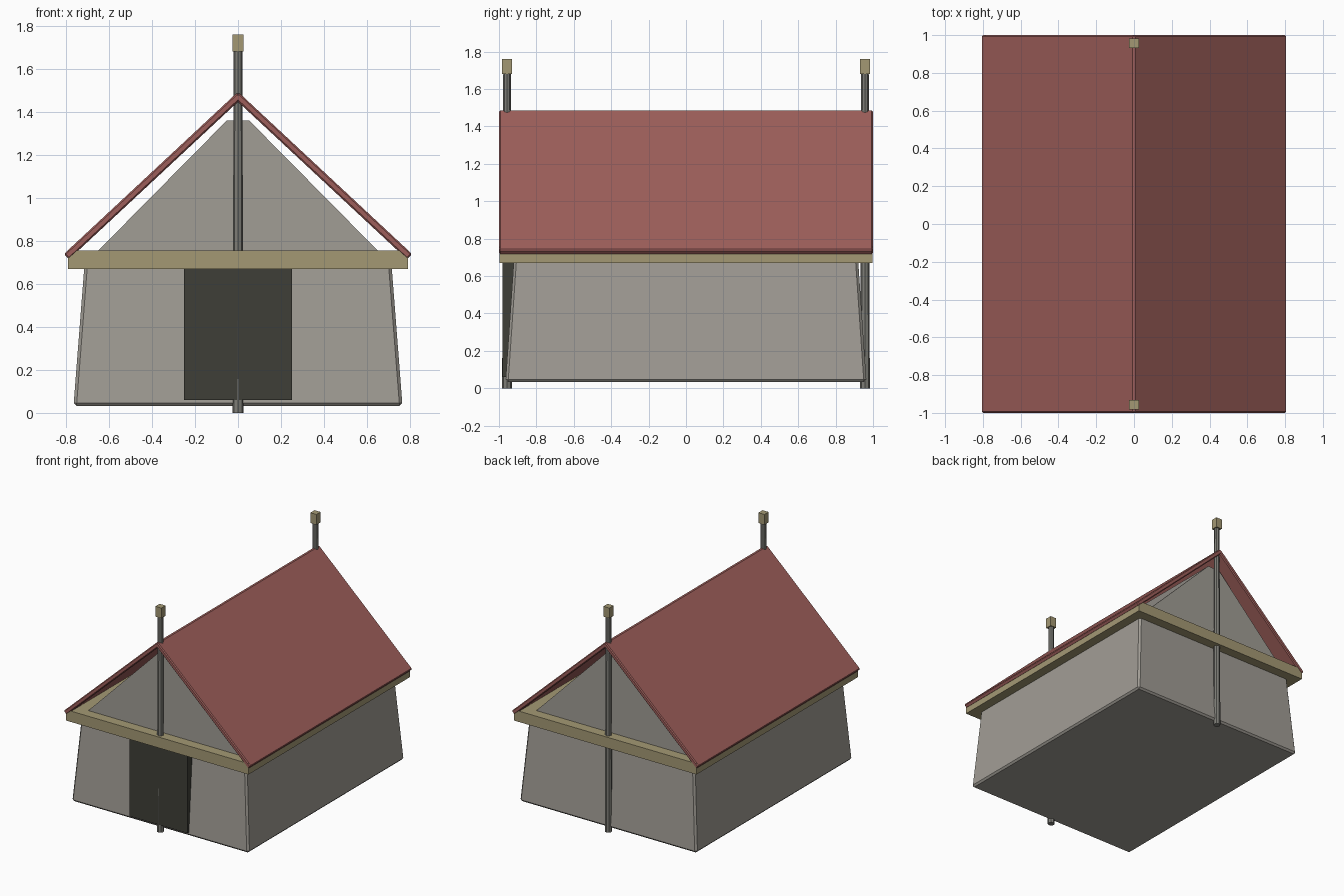
import bpy, bmesh, math
from mathutils import Matrix

cube = bpy.data.objects.get("Cube")
if cube:
    bpy.data.objects.remove(cube, do_unlink=True)


def material(name, r, g, b):
    lin = [(c / 255 / 12.92) if c < 11 else ((c / 255 + 0.055) / 1.055) ** 2.4 for c in (r, g, b)]
    m = bpy.data.materials.new(name)
    m.use_nodes = True
    m.diffuse_color = (*lin, 1)
    m.node_tree.nodes["Principled BSDF"].inputs["Base Color"].default_value = (*lin, 1)
    return m


PLASTER = material("grey plaster", 161, 157, 149)
TILES = material("red roof", 158, 95, 91)
TIMBER = material("pale timber", 164, 153, 116)
DOOR = material("dark door", 62, 62, 55)
POLE = material("grey pole", 126, 125, 119)


def finish(name, bm, mat, bevel=0):
    bmesh.ops.recalc_face_normals(bm, faces=bm.faces)
    me = bpy.data.meshes.new(name)
    bm.to_mesh(me)
    bm.free()
    me.materials.append(mat)
    ob = bpy.data.objects.new(name, me)
    bpy.context.collection.objects.link(ob)
    if bevel:
        mod = ob.modifiers.new("Bevel", "BEVEL")
        mod.width = bevel
        mod.segments = 1
        mod.limit_method = 'ANGLE'
    return ob


def box(name, lo, hi, mat, bevel=0):
    bm = bmesh.new()
    bmesh.ops.create_cube(bm, size=1)
    for v in bm.verts:
        v.co = [(a + b) / 2 + (b - a) * c for a, b, c in zip(lo, hi, v.co)]
    return finish(name, bm, mat, bevel)


def loft(name, sections, mat, bevel=0):
    """Stack of rectangles given as (half width, half depth, height)."""
    bm = bmesh.new()
    rings = [[bm.verts.new((sx * w, sy * d, z)) for sx, sy in ((-1, -1), (1, -1), (1, 1), (-1, 1))]
             for w, d, z in sections]
    for a, b in zip(rings, rings[1:]):
        for i in range(4):
            j = (i + 1) % 4
            bm.faces.new((a[i], a[j], b[j], b[i]))
    bm.faces.new(rings[0])
    bm.faces.new(rings[-1])
    return finish(name, bm, mat, bevel)


# House body: battered walls running up into the truncated gable
loft("walls", [(0.765, 0.965, 0.033), (0.714, 0.92, 0.69)], PLASTER, 0.014)
loft("gable", [(0.714, 0.92, 0.69), (0.052, 0.92, 1.36)], PLASTER)

# Timber plate around the eaves
box("eaves_beam", (-0.79, -0.998, 0.67), (0.79, 0.998, 0.755), TIMBER)

# Front door
box("door", (-0.25, -0.981, 0.06), (0.25, -0.9, 0.68), DOOR)

# Two roof slabs crossing at the ridge
eave, ridge, thick = (0.79, 0.734), (0.0, 1.47), 0.034
run, rise = eave[0] - ridge[0], ridge[1] - eave[1]
for side, label in ((1, "left"), (-1, "right")):
    bm = bmesh.new()
    bmesh.ops.create_cube(bm, size=1)
    bmesh.ops.scale(bm, verts=bm.verts, vec=(math.hypot(run, rise) + 0.022, 2, thick))
    tilt = Matrix.Rotation(side * math.atan2(rise, run), 4, 'Y')
    move = Matrix.Translation((side * run / 2, 0, (eave[1] + ridge[1]) / 2))
    bmesh.ops.transform(bm, matrix=move @ tilt, verts=bm.verts)
    finish("roof_" + label, bm, TILES, 0.007)

# Ridge poles with square caps at both ends
for side, label in ((-1, "front"), (1, "back")):
    y = side * 0.957
    bm = bmesh.new()
    bmesh.ops.create_cone(bm, cap_ends=True, segments=8, radius1=0.026, radius2=0.02, depth=1.7,
                          matrix=Matrix.Translation((0, y, 0.85)))
    finish(label + "_pole", bm, POLE)
    box(label + "_pole_cap", (-0.026, y - 0.026, 1.68), (0.026, y + 0.026, 1.76), TIMBER)
